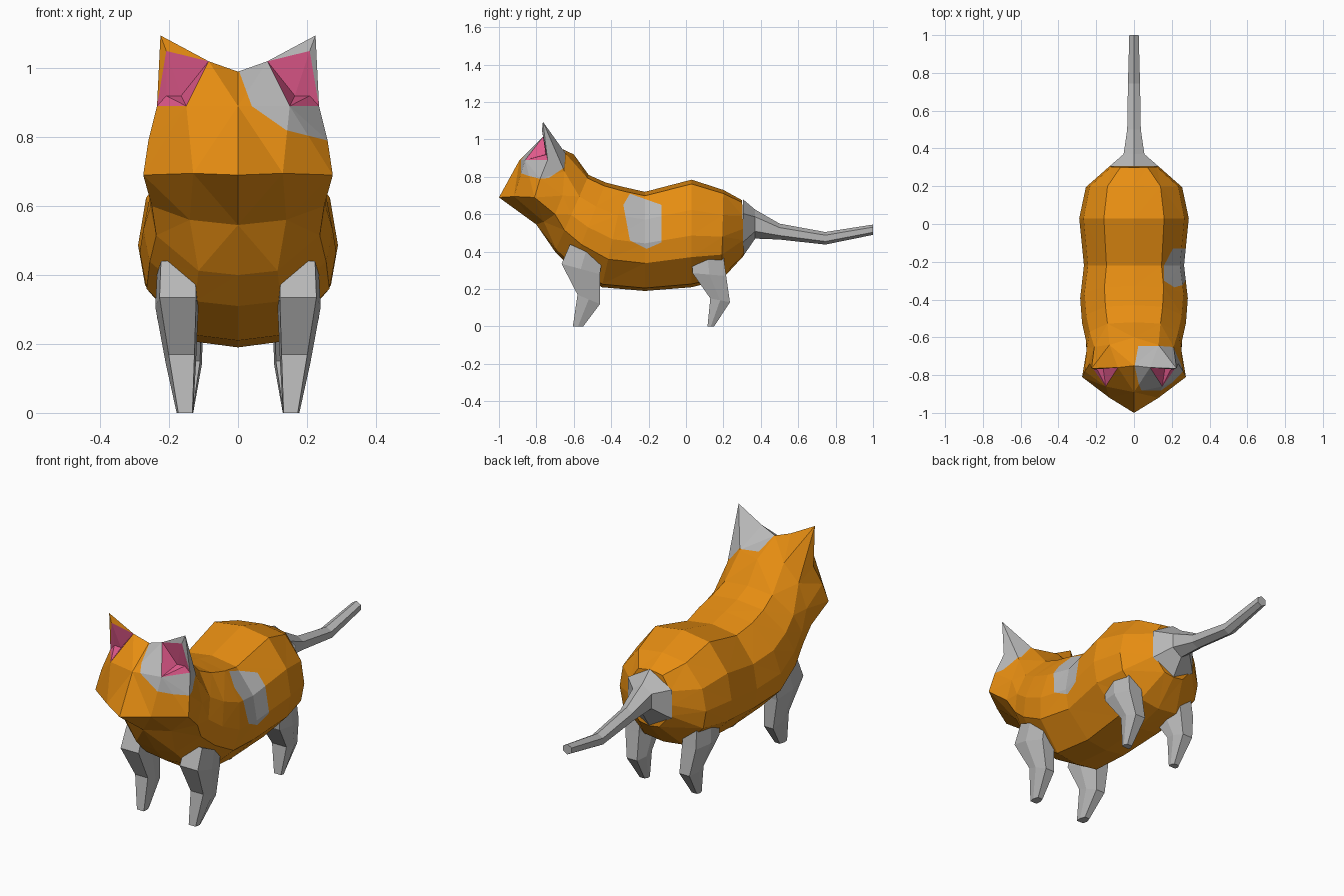
import bpy
import bmesh
from mathutils import Vector

cube = bpy.data.objects.get("Cube")
if cube:
    bpy.data.objects.remove(cube, do_unlink=True)


def make_material(name, rgb):
    mat = bpy.data.materials.new(name)
    mat.use_nodes = True
    color = (*rgb, 1)
    mat.diffuse_color = color
    mat.node_tree.nodes["Principled BSDF"].inputs["Base Color"].default_value = color
    return mat


orange = make_material("orange fur", (0.8, 0.27, 0.006))
grey = make_material("grey fur", (0.48, 0.48, 0.48))
pink = make_material("pink ear", (0.75, 0.1, 0.26))
ORANGE, GREY, PINK = range(3)


def finish(bm, name, materials):
    bmesh.ops.recalc_face_normals(bm, faces=bm.faces[:])
    mesh = bpy.data.meshes.new(name)
    bm.to_mesh(mesh)
    bm.free()
    for mat in materials:
        mesh.materials.append(mat)
    obj = bpy.data.objects.new(name, mesh)
    bpy.context.collection.objects.link(obj)
    return obj


def bridge(bm, rings, closed):
    """Join consecutive rings of vertices with quads."""
    for a, b in zip(rings, rings[1:]):
        n = len(a)
        for i in range(n if closed else n - 1):
            j = (i + 1) % n
            bm.faces.new((a[i], a[j], b[j], b[i]))


def tube(name, rings):
    """Closed, capped loft through rings of points."""
    bm = bmesh.new()
    loops = [[bm.verts.new(p) for p in ring] for ring in rings]
    bridge(bm, loops, True)
    bm.faces.new(loops[0])
    bm.faces.new(loops[-1])
    return finish(bm, name, [grey])


def paint_patch(bm, faces, polygons):
    """Cut faces along convex outlines and paint the inside grey.
    Each outline is (first axis, second axis, points)."""
    for u, v, points in polygons:
        mid = Vector([sum(c) / len(points) for c in zip(*points)])
        for k, p in enumerate(points):
            p, q = Vector(p), Vector(points[(k + 1) % len(points)])
            edge = q - p
            out = Vector((edge.y, -edge.x))
            if out.dot(p - mid) < 0:
                out = -out
            co, no = Vector((0, 0, 0)), Vector((0, 0, 0))
            co[u], co[v] = p
            no[u], no[v] = out.normalized()
            geom = set(faces)
            for f in faces:
                geom.update(f.edges)
                geom.update(f.verts)
            cut = bmesh.ops.bisect_plane(bm, geom=list(geom), dist=0.0005,
                                         plane_co=co, plane_no=no)
            faces = [f for f in cut["geom"] if isinstance(f, bmesh.types.BMFace)
                     and (f.calc_center_median() - co).dot(no) < 0]
    for f in faces:
        if f.material_index == ORANGE:
            f.material_index = GREY


# Body: half of each section, from the face to the rump
bm = bmesh.new()
face_ring = [(0, -.75, .99), (.085, -.76, 1.02), (.235, -.74, .89), (.26, -.78, .79),
             (.275, -.81, .69), (.13, -.92, .695), (0, -1, .69)]
nape_ring = [(0, -.6, .92), (.13, -.64, .92), (.21, -.65, .83), (.25, -.66, .7),
             (.25, -.7, .6), (.14, -.76, .56), (0, -.8, .545)]
profile = [(0, 0), (.55, .04), (.92, .28), (1, .52), (.93, .72), (.45, .97), (0, 1)]
# top y, top z, bottom y, bottom z, half width
sections = [(-.52, .81, -.7, .4, .255),
            (-.43, .77, -.61, .31, .275),
            (-.33, .745, -.45, .21, .285),
            (-.22, .72, -.22, .19, .265),
            (.03, .785, .03, .21, .29),
            (.2, .73, .19, .25, .255),
            (.3, .675, .31, .38, .13)]
outlines = [face_ring, nape_ring]
for yt, zt, yb, zb, w in sections:
    outlines.append([(w * x, yt + (yb - yt) * t, zt + (zb - zt) * t) for x, t in profile])
rings = [[bm.verts.new(p) for p in ring] for ring in outlines]
bridge(bm, rings, False)
bm.faces.new(rings[-1])

# Face front: brow above the muzzle rim
top, inner, outer, temple, cheek, muzzle, nose = rings[0]
brow = bm.verts.new((0, -.89, .89))
eye = bm.verts.new((.15, -.86, .89))
for loop in ((top, brow, eye, inner), (brow, nose, muzzle, eye),
             (eye, muzzle, cheek), (eye, cheek, temple), (eye, temple, outer)):
    bm.faces.new(loop)

# Ear: pointed back, thin front frame and hollow pink inside
back_in, back_out = rings[1][1:3]
for f in [f for f in bm.faces if {inner, outer, back_in, back_out} == set(f.verts)]:
    bm.faces.remove(f)
tip, rim, deep_out, deep_in = [bm.verts.new(p) for p in (
    (.225, -.765, 1.095), (.208, -.77, 1.05), (.208, -.745, .92), (.165, -.75, .92))]
for loop in ((tip, inner, back_in), (tip, back_in, back_out), (tip, back_out, outer),
             (inner, rim, tip), (rim, outer, tip)):
    bm.faces.new(loop)
for loop in ((eye, outer, deep_out, deep_in), (deep_in, deep_out, rim),
             (deep_in, rim, inner), (eye, deep_in, inner), (outer, rim, deep_out)):
    bm.faces.new(loop).material_index = PINK

# Mirror to the right half, dropping the inner wall of the rump cap
bmesh.ops.mirror(bm, geom=bm.verts[:] + bm.edges[:] + bm.faces[:],
                 axis='X', merge_dist=0.001)
bmesh.ops.remove_doubles(bm, verts=bm.verts[:], dist=0.0005)
bmesh.ops.recalc_face_normals(bm, faces=bm.faces[:])
bmesh.ops.triangulate(bm, faces=bm.faces[:])

# Grey patches on the left ear and left flank
left = [f for f in bm.faces if f.calc_center_median().x > 0]
paint_patch(bm, [f for f in left if f.calc_center_median().y < -.55],
            [(0, 2, [(0, 1), (.04, .89), (.14, .82), (.3, .78), (.4, 1.2), (0, 1.2)]),
             (1, 2, [(-1, .7), (-.74, .79), (-.65, .85), (-.63, 1.2), (-1, 1.2)])])
left = [f for f in bm.faces if f.calc_center_median().x > 0]
paint_patch(bm, [f for f in left if -.55 < f.calc_center_median().y < .1],
            [(1, 2, [(-.335, .65), (-.3, .71), (-.13, .65), (-.13, .45),
                     (-.21, .415), (-.3, .46)])])
finish(bm, "body", [orange, grey, pink])

# Tail: hexagonal, flaring into the rump (y, bottom z, top z, half width)
tail = []
for y, lo, hi, w in [(.305, .375, .68, .13), (.37, .47, .625, .055), (.5, .465, .55, .036),
                     (.745, .438, .505, .032), (1, .49, .545, .025)]:
    mid = (lo + hi) / 2
    q = (hi - lo) / 4
    tail.append([(0, y, hi), (w, y, mid + q), (w, y, mid - q),
                 (0, y, lo), (-w, y, mid - q), (-w, y, mid + q)])
tube("tail", tail)

# Legs: front y, front z, back y, back z, inner x, outer x
front = [(-.62, .44, -.45, .36, .12, .235), (-.665, .335, -.46, .28, .115, .24),
         (-.58, .17, -.46, .12, .122, .21), (-.605, 0, -.55, 0, .13, .178)]
hind = [(.03, .38, .2, .38, .1, .23), (.035, .285, .215, .27, .1, .235),
        (.13, .15, .235, .13, .105, .205), (.115, 0, .15, 0, .13, .178)]
outline = [(.05, 0), (.9, 0), (1, .5), (.8, 1), (.2, 1), (0, .5)]
for label, rows in (("front", front), ("hind", hind)):
    for side, sign in (("left", 1), ("right", -1)):
        leg = [[(sign * (xi + (xo - xi) * s), yf + (yb - yf) * t, zf + (zb - zf) * t)
                for s, t in outline] for yf, zf, yb, zb, xi, xo in rows]
        tube(f"{side}_{label}_leg", leg)
